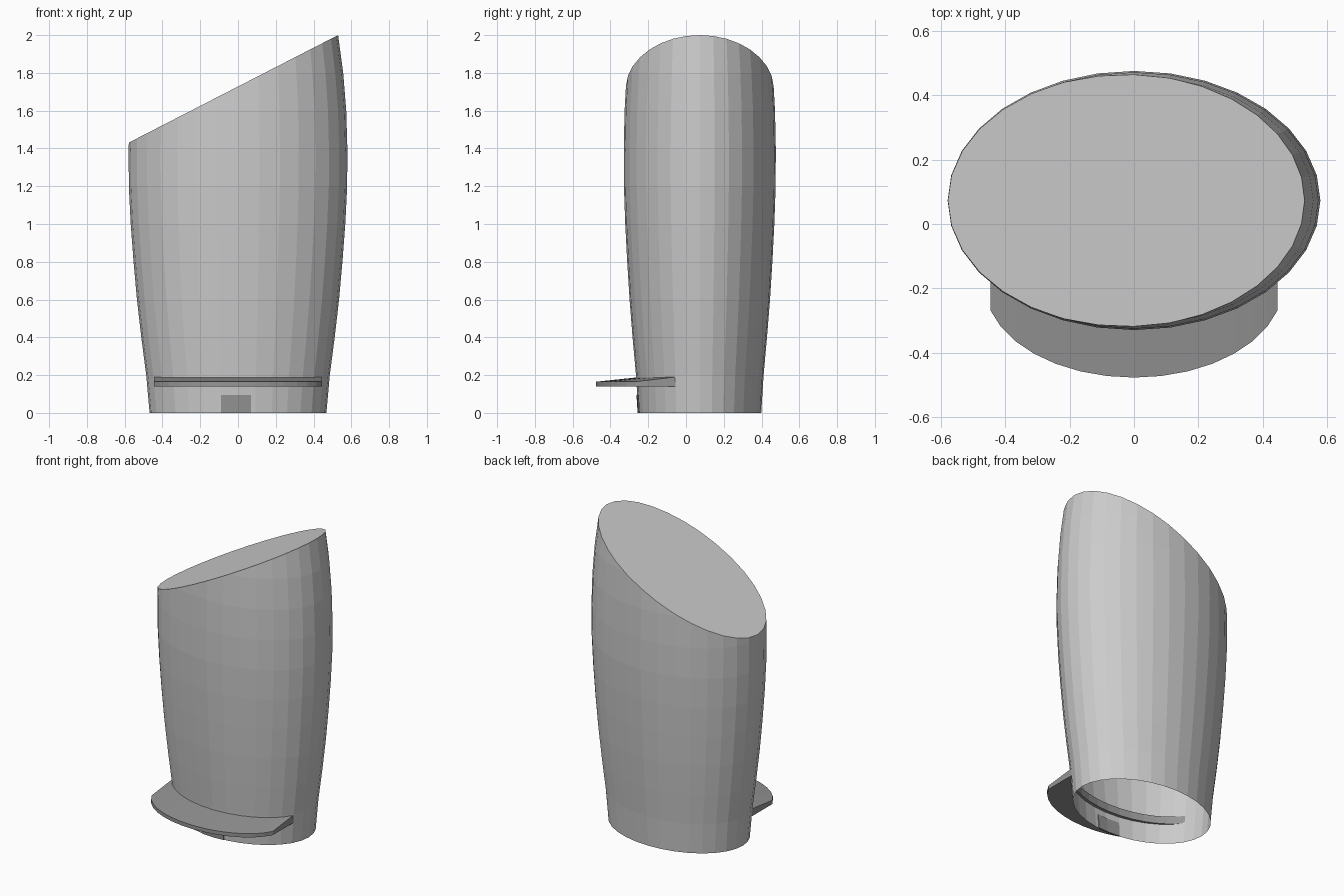
import bpy, bmesh, math

if "Cube" in bpy.data.objects:
    bpy.data.objects.remove(bpy.data.objects["Cube"])

CY, RATIO, SIDES = 0.073, 0.695, 32
PROFILE = [(0, .468), (.2, .486), (.4, .512), (.6, .535), (.8, .553), (1, .568), (1.2, .578),
           (1.4, .579), (1.6, .573), (1.8, .557), (2, .53), (2.1, .512)]


def radius(z):
    for (z0, r0), (z1, r1) in zip(PROFILE, PROFILE[1:]):
        if z <= z1:
            return r0 + (r1 - r0) * (z - z0) / (z1 - z0)


def finish(name, bm, mat=None):
    bmesh.ops.recalc_face_normals(bm, faces=bm.faces[:])
    mesh = bpy.data.meshes.new(name)
    bm.to_mesh(mesh)
    bm.free()
    ob = bpy.data.objects.new(name, mesh)
    bpy.context.collection.objects.link(ob)
    if mat:
        mesh.materials.append(mat)
    return ob


def strip(name, sections, mat):
    # closed solid swept through matching quad cross-sections
    bm = bmesh.new()
    rows = [[bm.verts.new(p) for p in s] for s in sections]
    for a, b in zip(rows, rows[1:]):
        for i in range(4):
            j = (i + 1) % 4
            bm.faces.new((a[i], a[j], b[j], b[i]))
    bm.faces.new(rows[0])
    bm.faces.new(rows[-1])
    return finish(name, bm, mat)


dark = bpy.data.materials.new("dark_grey")
dark.diffuse_color = (0.3, 0.3, 0.3, 1)
dark.use_nodes = True
dark.node_tree.nodes["Principled BSDF"].inputs["Base Color"].default_value = dark.diffuse_color

# Hat body: oval tube, open below, cut by a slanted plane and capped
bm = bmesh.new()
rings = []
for z, r in PROFILE:
    rings.append([bm.verts.new((r * math.cos(2 * math.pi * i / SIDES),
                                CY + r * RATIO * math.sin(2 * math.pi * i / SIDES), z))
                  for i in range(SIDES)])
for a, b in zip(rings, rings[1:]):
    for i in range(SIDES):
        j = (i + 1) % SIDES
        bm.faces.new((a[i], a[j], b[j], b[i]))
cut = bmesh.ops.bisect_plane(bm, geom=bm.verts[:] + bm.edges[:] + bm.faces[:], dist=1e-5,
                             plane_co=(.53, 0, 2), plane_no=(-.57, 0, 1.11), clear_outer=True)
rim = [e for e in bm.edges if e.is_boundary and all(v.co.z > 1 for v in e.verts)]
bmesh.ops.contextual_create(bm, geom=rim)
finish("hat_body", bm)

# Brim: crescent with a sloping top, its inner edge just inside the body
HALF, N = .445, 14
sections = []
for i in range(N + 1):
    a = math.pi * (-.5 + i / N)
    # outer arc is part of an ellipse, inner arc follows the body wall
    t = a * .82
    x = HALF * math.sin(t) / math.sin(math.pi * .41)
    yo = -.27 - .207 * (math.cos(t) - math.cos(math.pi * .41)) / (1 - math.cos(math.pi * .41))
    yi = CY - .325 * math.sqrt(1 - (x / .493) ** 2) + .012
    sections.append([(x, yo, .14), (x, yo, .165), (x, yi, .19), (x, yi, .14)])
strip("brim", sections, dark)

# Small patch hugging the lower front edge of the body
sections = []
for x in (-.09, 0, .07):
    s = []
    for z, off in ((0, -.004), (.095, -.004), (.095, .006), (0, .006)):
        r = radius(z)
        s.append((x, CY - r * RATIO * math.sqrt(1 - (x / r) ** 2) + off, z))
    sections.append(s)
strip("front_patch", sections, dark)
